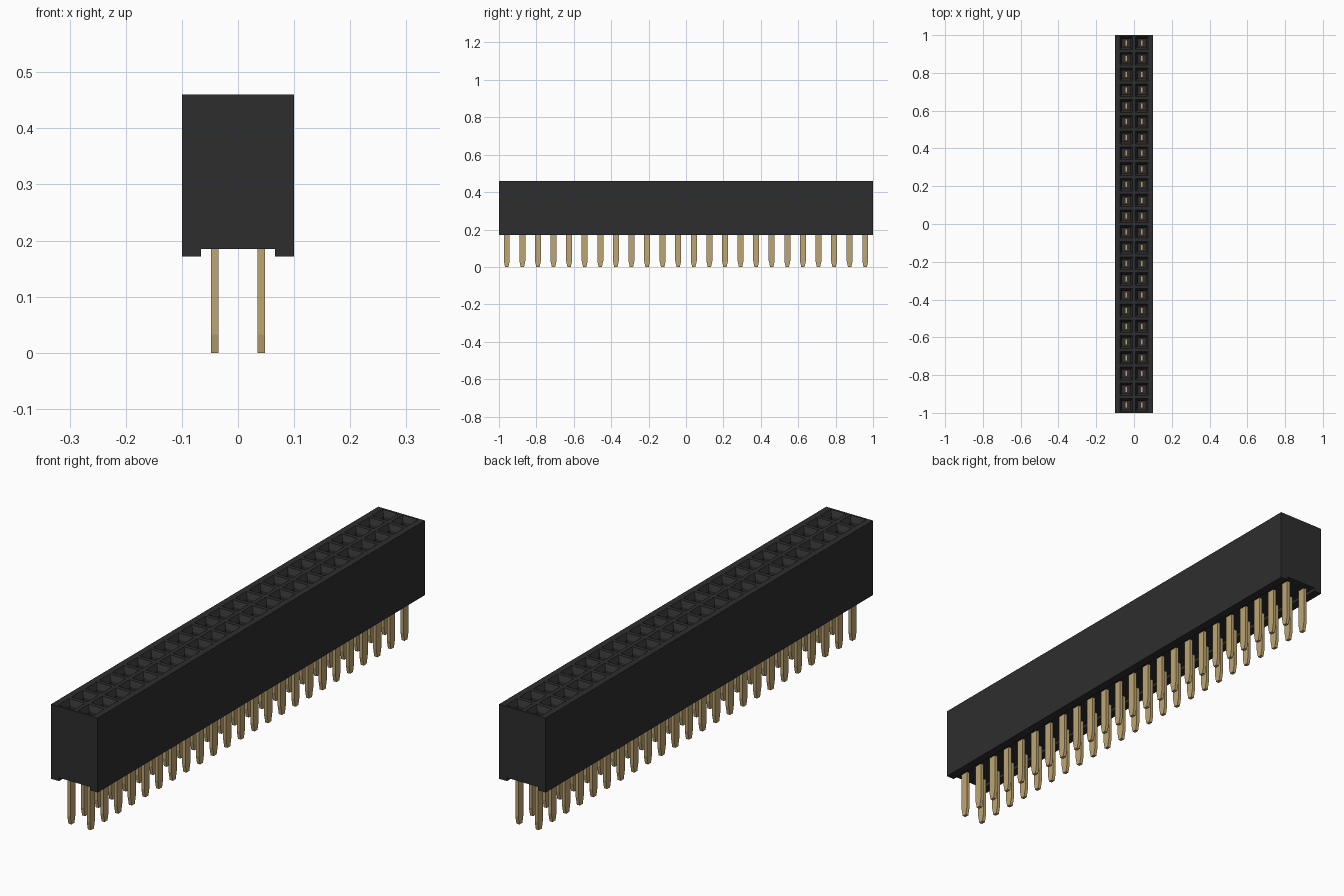
import bpy, bmesh

cube = bpy.data.objects.get("Cube")
if cube:
    bpy.data.objects.remove(cube)

ROWS = 24
PITCH = 2 / ROWS
TOP, BASE, CHANNEL = 0.46, 0.172, 0.185
HALF_W = 0.1


def material(name, color):
    m = bpy.data.materials.new(name)
    m.use_nodes = True
    m.diffuse_color = color
    m.node_tree.nodes["Principled BSDF"].inputs["Base Color"].default_value = color
    return m


def finish(bm, name, mat):
    bmesh.ops.remove_doubles(bm, verts=bm.verts, dist=1e-5)
    mesh = bpy.data.meshes.new(name)
    bm.to_mesh(mesh)
    bm.free()
    mesh.materials.append(mat)
    ob = bpy.data.objects.new(name, mesh)
    bpy.context.collection.objects.link(ob)
    return ob


black = material("black plastic", (0.027, 0.027, 0.027, 1))
gold = material("gold metal", (0.52, 0.38, 0.17, 1))

# Housing shell: channel profile swept along y, left open at the top
bm = bmesh.new()
half = [(HALF_W, TOP), (HALF_W, BASE), (0.066, BASE), (0.066, CHANNEL)]
profile = half + [(-x, z) for x, z in reversed(half)]
front = [bm.verts.new((x, -1, z)) for x, z in profile]
back = [bm.verts.new((x, 1, z)) for x, z in profile]
bm.faces.new(front[::-1])
bm.faces.new(back)
for i in range(len(profile) - 1):
    bm.faces.new((front[i], front[i + 1], back[i + 1], back[i]))

# Top sheet: one cell per socket, with a plain rim on both long sides
xs = [-HALF_W, -PITCH, 0, PITCH, HALF_W]
grid = [[bm.verts.new((x, -1 + j * PITCH, TOP)) for x in xs] for j in range(ROWS + 1)]
cells = []
for a, b in zip(grid, grid[1:]):
    for i in range(4):
        f = bm.faces.new((a[i], a[i + 1], b[i + 1], b[i]))
        if i in (1, 2):
            cells.append(f)
bmesh.ops.recalc_face_normals(bm, faces=bm.faces)
for f in cells:
    if f.normal.z < 0:
        f.normal_flip()

# Sockets: flat wall, sloped lead-in, then a straight shaft
for thickness, drop in ((0.008, 0), (0.012, 0.02), (0.0005, 0.15)):
    bmesh.ops.inset_individual(bm, faces=cells, thickness=thickness, use_even_offset=True)
    for v in {v for f in cells for v in f.verts}:
        v.co.z -= drop
finish(bm, "housing", black)

# Pins: flat blades whose lower tip narrows along y
bm = bmesh.new()
PIN_TOP, TIP = 0.40, 0.033
blade = [(-0.016, PIN_TOP), (-0.016, TIP), (-0.009, 0), (0.009, 0), (0.016, TIP), (0.016, PIN_TOP)]
for side in (-1, 1):
    for j in range(ROWS):
        cx, cy = side * PITCH / 2, -1 + (j + 0.5) * PITCH
        face = bm.faces.new([bm.verts.new((cx - 0.0065, cy + y, z)) for y, z in blade])
        ext = bmesh.ops.extrude_face_region(bm, geom=[face])
        for v in ext["geom"]:
            if isinstance(v, bmesh.types.BMVert):
                v.co.x += 0.013
bmesh.ops.recalc_face_normals(bm, faces=bm.faces)
finish(bm, "pins", gold)
